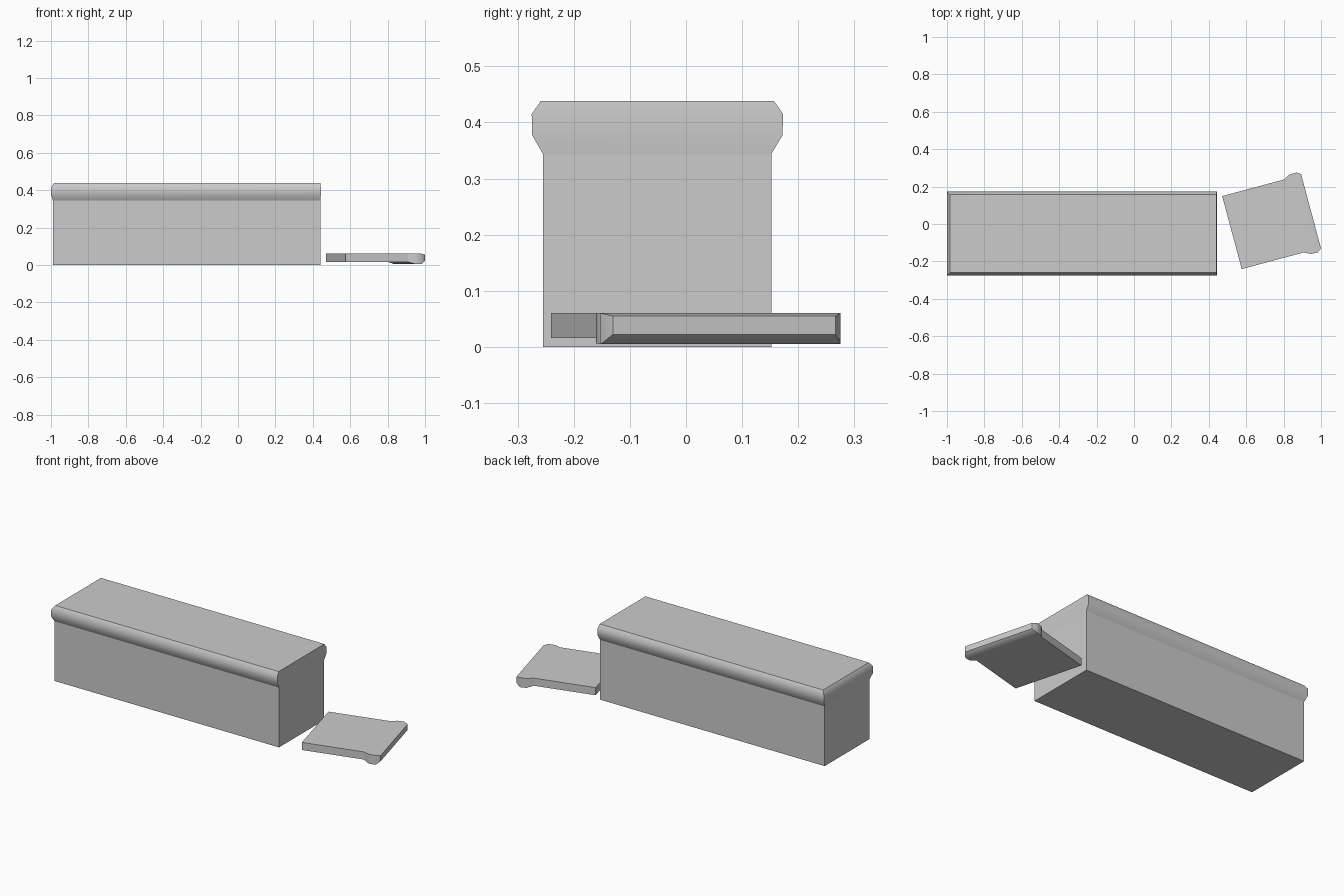
import bpy, bmesh, math

if "Cube" in bpy.data.objects:
    bpy.data.objects.remove(bpy.data.objects["Cube"])


def loft_block(name, rings):
    """Stack rectangles (height, x0, x1, y0, y1); every band above the first is smooth moulding."""
    bm = bmesh.new()
    loops = [[bm.verts.new(p) for p in ((x0, y0, h), (x1, y0, h), (x1, y1, h), (x0, y1, h))]
             for h, x0, x1, y0, y1 in rings]
    bm.faces.new(loops[0][::-1])
    bm.faces.new(loops[-1])
    for band, (low, high) in enumerate(zip(loops, loops[1:])):
        for i in range(4):
            j = (i + 1) % 4
            face = bm.faces.new((low[i], low[j], high[j], high[i]))
            face.smooth = band > 0
            # keep the mitred corners crisp
            bm.edges.get((low[i], high[i])).smooth = False
    bmesh.ops.recalc_face_normals(bm, faces=bm.faces)
    mesh = bpy.data.meshes.new(name)
    bm.to_mesh(mesh)
    bm.free()
    obj = bpy.data.objects.new(name, mesh)
    bpy.context.collection.objects.link(obj)
    return obj


# main block: plain walls with a moulded rim, broken flat on its right end
loft_block("stone_block", [
    (0.000, -0.990, 0.440, -0.255, 0.152),
    (0.344, -0.990, 0.440, -0.255, 0.152),
    (0.377, -1.000, 0.443, -0.274, 0.172),
    (0.415, -1.000, 0.443, -0.275, 0.173),
    (0.438, -0.983, 0.440, -0.259, 0.157),
])

# fallen end slab: same moulding, lying with its outer face down
slab = loft_block("fallen_end_slab", [
    (0.000, -0.060, -0.016, 0.000, 0.404),
    (0.344, -0.060, -0.016, 0.000, 0.404),
    (0.377, -0.060, -0.006, -0.018, 0.422),
    (0.415, -0.060, -0.005, -0.019, 0.423),
    (0.438, -0.055, -0.022, -0.003, 0.408),
])
slab.rotation_euler = (0, math.radians(90), math.radians(15))
slab.location = (0.576, -0.241, 0)
